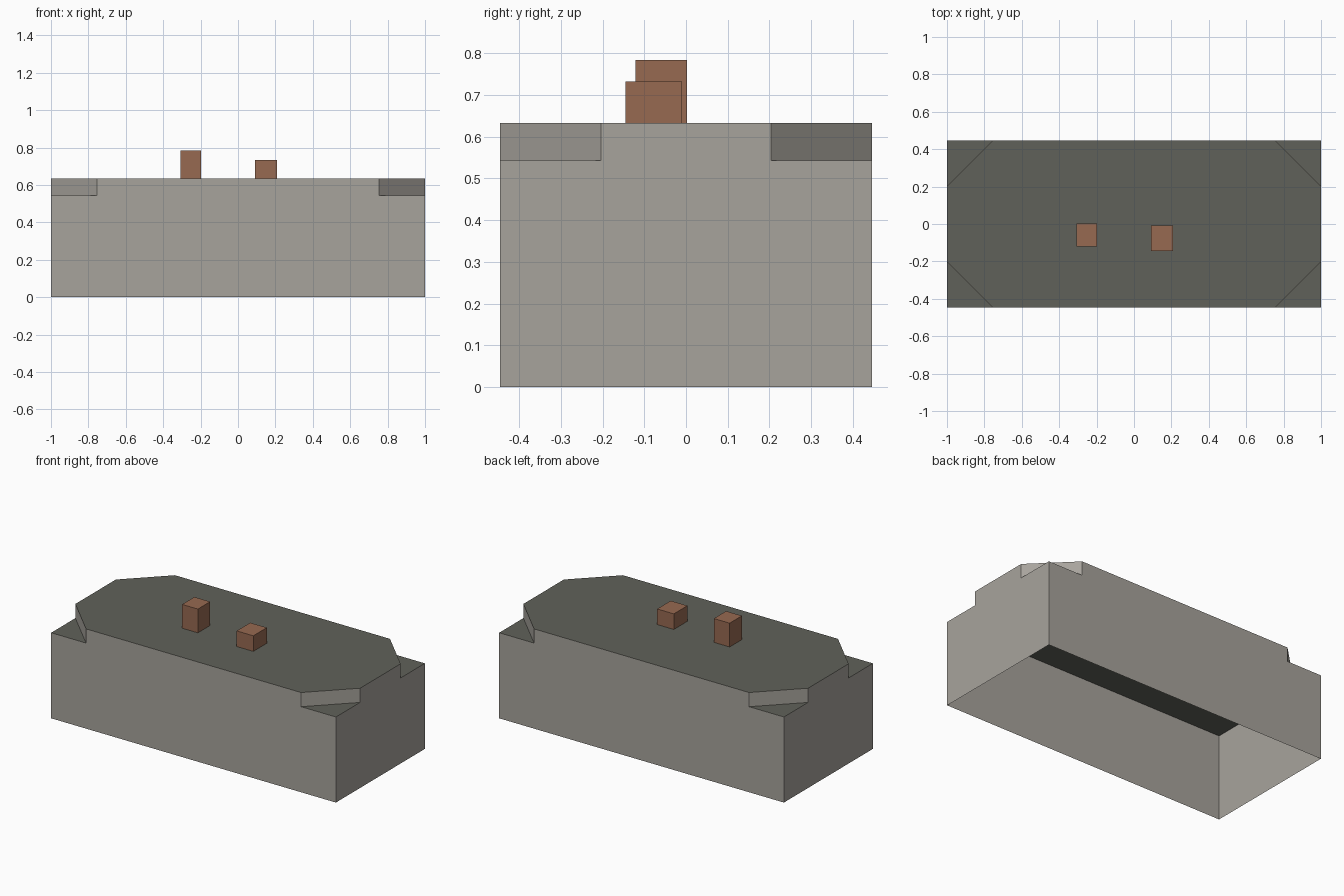
import bpy, bmesh

if "Cube" in bpy.data.objects:
    bpy.data.objects.remove(bpy.data.objects["Cube"])

def material(name, rgb):
    m = bpy.data.materials.new(name)
    m.diffuse_color = (*rgb, 1)
    m.use_nodes = True
    m.node_tree.nodes["Principled BSDF"].inputs["Base Color"].default_value = m.diffuse_color
    return m

STONE = material("pale_stone", (0.39, 0.37, 0.335))
ROOF = material("dark_roof", (0.118, 0.121, 0.101))
BRICK = material("brick", (0.31, 0.143, 0.083))

def prism(name, outline, z0, z1, mats, bottom=False):
    """Extruded outline; upward faces take the last material."""
    bm = bmesh.new()
    low = [bm.verts.new((x, y, z0)) for x, y in outline]
    high = [bm.verts.new((x, y, z1)) for x, y in outline]
    n = len(outline)
    for i in range(n):
        j = (i + 1) % n
        bm.faces.new((low[i], low[j], high[j], high[i]))
    bm.faces.new(high).material_index = len(mats) - 1
    if bottom:
        bm.faces.new(low[::-1])
    me = bpy.data.meshes.new(name)
    bm.to_mesh(me)
    bm.free()
    for m in mats:
        me.materials.append(m)
    ob = bpy.data.objects.new(name, me)
    bpy.context.collection.objects.link(ob)
    return ob

def rect(x0, x1, y0, y1):
    return [(x0, y0), (x1, y0), (x1, y1), (x0, y1)]

X, Y = 1.0, 0.446          # half size of the building
CX, CY = 0.755, 0.203      # where the cut corners start
LEDGE, TOP = 0.543, 0.633  # ledge and roof heights

# Main block, open underneath
prism("main_block", rect(-X, X, -Y, Y), 0, LEDGE, [STONE, ROOF])

# Top storey with cut corners
octagon = [(-CX, -Y), (CX, -Y), (X, -CY), (X, CY),
           (CX, Y), (-CX, Y), (-X, CY), (-X, -CY)]
prism("top_storey", octagon, LEDGE, TOP, [STONE, ROOF])

# Chimneys
prism("tall_chimney", rect(-0.308, -0.197, -0.121, 0.002), TOP, 0.784, [BRICK])
prism("short_chimney", rect(0.092, 0.209, -0.145, -0.009), TOP, 0.732, [BRICK])
